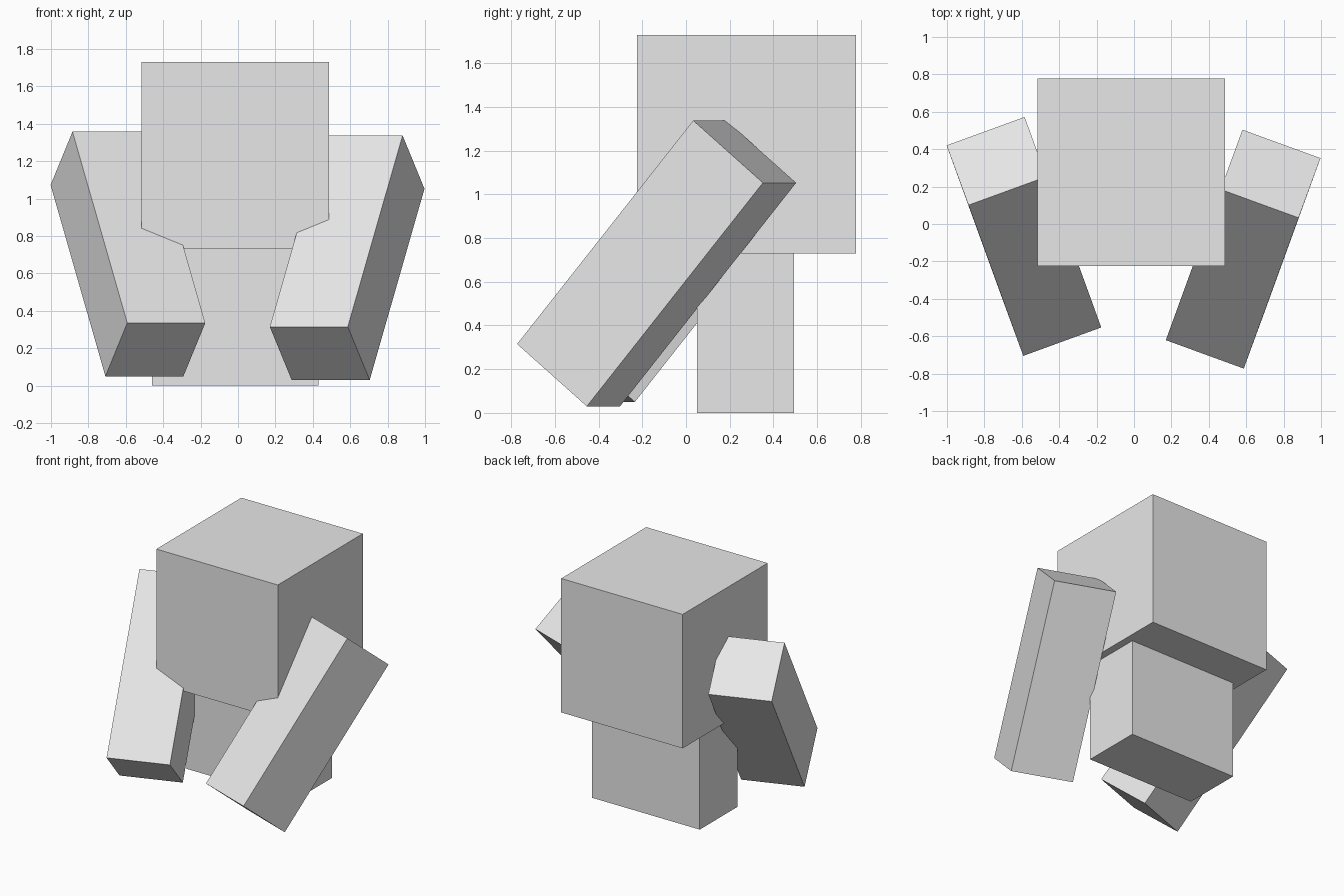
import bpy, bmesh
from mathutils import Vector, Matrix

if "Cube" in bpy.data.objects:
    bpy.data.objects.remove(bpy.data.objects["Cube"])

grey = bpy.data.materials.new("light_grey")
grey.diffuse_color = (0.8, 0.8, 0.8, 1)
grey.use_nodes = True
grey.node_tree.nodes["Principled BSDF"].inputs["Base Color"].default_value = grey.diffuse_color


def block(name, corner, u, v, w):
    """Box spanned from one corner by three edge vectors."""
    u, v, w = Vector(u), Vector(v), Vector(w)
    centre = Vector(corner) + (u + v + w) / 2
    m = Matrix((u, v, w)).transposed().to_4x4()
    m.translation = centre
    bm = bmesh.new()
    bmesh.ops.create_cube(bm, size=1, matrix=m)
    bmesh.ops.recalc_face_normals(bm, faces=bm.faces)
    mesh = bpy.data.meshes.new(name)
    bm.to_mesh(mesh)
    bm.free()
    mesh.materials.append(grey)
    obj = bpy.data.objects.new(name, mesh)
    bpy.context.collection.objects.link(obj)
    return obj


# Large cubic head and the torso that runs up into it
block("head", (-0.517, -0.225, 0.73), (1.003, 0, 0), (0, 1.003, 0), (0, 0, 1.0))
block("torso", (-0.46, 0.05, 0), (0.89, 0, 0), (0, 0.445, 0), (0, 0, 0.89))

# Square arms, leaning forward and inward; s mirrors them across x
for name, s, corner in (("right_arm", 1, (0.587, -0.773, 0.315)),
                        ("left_arm", -1, (-0.592, -0.705, 0.335))):
    block(name, corner,
          (-0.417 * s, 0.152, 0),
          (0.117 * s, 0.319, -0.285),
          (0.293 * s, 0.806, 1.023))
